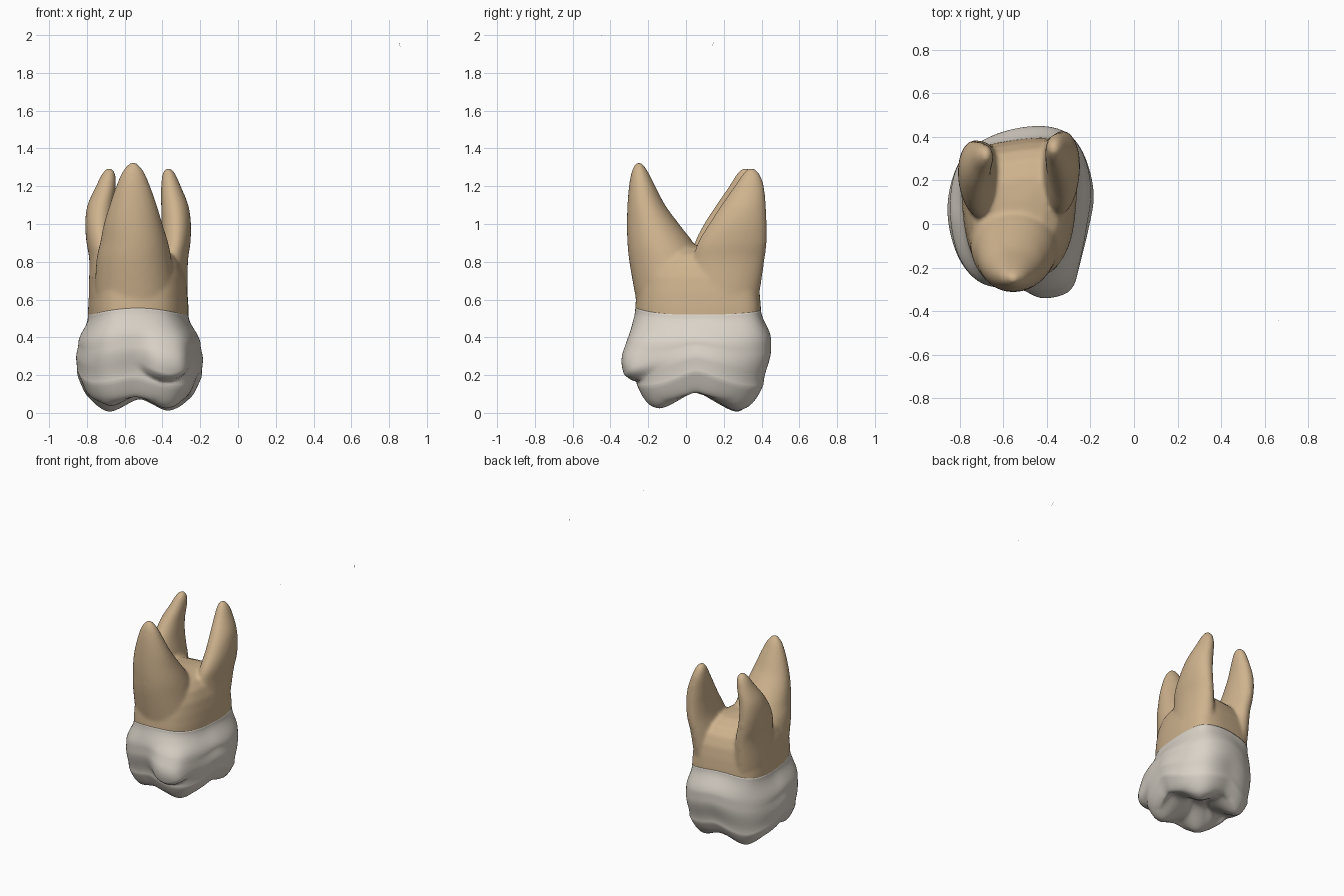
import bpy, bmesh, math
from mathutils import Vector

if "Cube" in bpy.data.objects:
    bpy.data.objects.remove(bpy.data.objects["Cube"])

CX, CY, N = -0.53, 0.06, 128


def material(name, col):
    m = bpy.data.materials.new(name)
    m.diffuse_color = (*col, 1)
    m.use_nodes = True
    m.node_tree.nodes["Principled BSDF"].inputs["Base Color"].default_value = m.diffuse_color
    return m


enamel = material("enamel", (0.70, 0.65, 0.58))
cementum = material("root tan", (0.62, 0.45, 0.27))


def make_object(name, bm, mat):
    bmesh.ops.recalc_face_normals(bm, faces=bm.faces)
    for f in bm.faces:
        f.smooth = True
    me = bpy.data.meshes.new(name)
    bm.to_mesh(me)
    bm.free()
    me.materials.append(mat)
    ob = bpy.data.objects.new(name, me)
    bpy.context.collection.objects.link(ob)
    return ob


def loft(bm, rings):
    """Skin a list of equal-length point rings and cap both ends."""
    vs = [[bm.verts.new(p) for p in r] for r in rings]
    n = len(vs[0])
    for a, b in zip(vs, vs[1:]):
        for i in range(n):
            bm.faces.new((a[i], a[(i + 1) % n], b[(i + 1) % n], b[i]))
    bm.faces.new(vs[0])
    bm.faces.new(vs[-1])


def cubic(p0, p1, p2, p3, t):
    return 0.5 * (2 * p1 + (p2 - p0) * t + (2 * p0 - 5 * p1 + 4 * p2 - p3) * t * t
                  + (3 * p1 - p0 - 3 * p2 + p3) * t ** 3)


def outline(pts):
    """Smooth closed outline resampled as a radius for each of N angles."""
    k = len(pts)
    dense = []
    for i in range(k):
        q = [Vector(pts[(i + j) % k]) for j in (-1, 0, 1, 2)]
        dense += [cubic(*q, t / 30) - Vector((CX, CY)) for t in range(30)]
    polar = sorted((math.atan2(p.y, p.x) % math.tau, p.length) for p in dense)
    return [min(polar, key=lambda a: abs((a[0] - i * math.tau / N + math.pi)
                                         % math.tau - math.pi))[1] for i in range(N)]


def soften(r):
    for _ in range(4):
        r = [(r[i - 1] + 2 * r[i] + r[(i + 1) % N]) / 4 for i in range(N)]
    return r


def interp(keys, x):
    for (a, u), (b, v) in zip(keys, keys[1:]):
        if x <= b:
            t = max(0, (x - a) / (b - a))
            return u + (v - u) * t * t * (3 - 2 * t) if u != v else u
    return keys[-1][1]


bulge = soften(outline([(-.86, .10), (-.83, .24), (-.76, .34), (-.63, .415), (-.45, .45),
                        (-.32, .43), (-.24, .35), (-.195, .24), (-.18, .12), (-.2, 0),
                        (-.235, -.15), (-.29, -.25), (-.4, -.295), (-.56, -.295),
                        (-.7, -.275), (-.8, -.18), (-.85, -.04)]))
neck = soften(outline([(-.79, .1), (-.785, .24), (-.73, .34), (-.58, .38), (-.4, .395),
                       (-.3, .36), (-.265, .22), (-.27, .05), (-.30, -.1), (-.37, -.21),
                       (-.48, -.26), (-.6, -.265), (-.7, -.22), (-.765, -.08)]))

# Crown: cusps are softly blended cones on the biting surface
CUSPS = [(-.68, .27, -.005), (-.37, .27, .0), (-.67, -.12, .025), (-.38, -.14, .012)]


def bite(x, y, u):
    k = 55
    s = sum(math.exp(-k * (cz + .62 * (math.sqrt((x - a) ** 2 + (y - b) ** 2 + .0016) - .02)))
            for a, b, cz in CUSPS)
    z = -math.log(s) / k
    # oblique ridge, marginal rim and rounded outer edge
    d = abs((x + .53) * .79 + (y - .07) * -.61)
    z += .02 * math.exp(-((d - .06) / .03) ** 2) * (u < .99) * max(0, 1 - u * 1.5)
    z -= .025 * math.exp(-((u - .84) / .1) ** 2) * min(1, max(0, z - .06) / .06)
    return max(z, .004) + .07 * max(0, (u - .78) / .22) ** 2


def crown_point(i, rad, z):
    a = i * math.tau / N
    return (CX + rad * math.cos(a), CY + rad * math.sin(a), z)


rings = [[crown_point(i, neck[i] * .9, .535) for i in range(N)]]
WALL = 44
for j in range(WALL + 1):
    s = j / WALL
    ring = []
    for i in range(N):
        a = i * math.tau / N
        side = math.cos(a) ** 2
        rim = bulge[i] * (.97 * side + .90 * (1 - side))
        x, y, _ = crown_point(i, rim, 0)
        top = .52 + .035 * math.sin(a) ** 4
        z = top + (bite(x, y, 1) - top) * s
        low = interp([(0, 0), (.5, .78), (.78, 1), (1, 1)], s)
        high = interp([(0, 0), (.42, 1), (.5, 1), (1, .95)], s)
        f = low * side + high * (1 - side)
        rad = neck[i] + (bulge[i] - neck[i]) * f
        rad += (rim - bulge[i]) * interp([(0, 0), (.55, 0), (1, 1)], s)
        # small extra cusp on the front right wall, with a lip below
        if math.sin(a) < 0:
            xx = CX + rad * math.cos(a)
            lip = .165 + .06 * ((xx + .385) / .12) ** 2
            up = min(1, max(0, (z - lip) / .035))
            fade = interp([(.22, 1), (.46, 0)], z)
            rad += .065 * math.sqrt(up) * fade * math.exp(-((xx + .385) / .11) ** 4)
        ring.append(crown_point(i, rad, z))
    rings.append(ring)
last = rings[-1]
for j in range(1, 46):
    u = 1 - j / 46
    ring = []
    for i in range(N):
        x = CX + (last[i][0] - CX) * u
        y = CY + (last[i][1] - CY) * u
        ring.append((x, y, bite(x, y, u)))
    rings.append(ring)
bm = bmesh.new()
loft(bm, rings)
make_object("crown", bm, enamel)

# Root trunk and three roots, fused by a voxel remesh
bm = bmesh.new()
loft(bm, [[crown_point(i, neck[i] * f, z) for i in range(N)] for z, f in
          [(.40, .97), (.5, 1.0), (.56, 1.0), (.64, .98), (.72, .94), (.79, .85),
           (.84, .7), (.875, .45), (.885, .15)]])


def root(keys):
    """keys: z, centre x, centre y, half width x, half width y"""
    rings = []
    for j in range(len(keys) - 1):
        q = [keys[min(max(j + d, 0), len(keys) - 1)] for d in (-1, 0, 1, 2)]
        for t in range(6):
            z, x, y, rx, ry = [cubic(*c, t / 6) for c in zip(*q)]
            rings.append([(x + rx * math.cos(a), y + ry * math.sin(a), z)
                          for a in (i * math.tau / 40 for i in range(40))])
    loft(bm, rings)


root([(.42, -.53, -.05, .19, .18), (.6, -.54, -.06, .215, .205), (.8, -.55, -.10, .20, .20),
      (.9, -.55, -.135, .18, .175), (1.0, -.555, -.175, .155, .138), (1.1, -.555, -.21, .125, .10),
      (1.2, -.555, -.232, .09, .07), (1.28, -.555, -.245, .055, .042), (1.33, -.555, -.25, .012, .012)])
root([(.42, -.40, .2, .11, .16), (.6, -.375, .2, .105, .185), (.8, -.35, .225, .085, .19),
      (.9, -.332, .245, .08, .183), (1.0, -.327, .275, .078, .153), (1.1, -.335, .305, .072, .118),
      (1.2, -.355, .335, .052, .078), (1.265, -.366, .345, .034, .045), (1.3, -.37, .345, .01, .012)])
root([(.42, -.66, .18, .11, .16), (.6, -.685, .18, .105, .18), (.8, -.70, .20, .087, .18),
      (.9, -.72, .215, .082, .17), (1.0, -.732, .24, .077, .145), (1.1, -.727, .27, .07, .11),
      (1.2, -.70, .30, .052, .072), (1.265, -.685, .313, .035, .044), (1.3, -.68, .315, .01, .012)])
roots = make_object("roots", bm, cementum)
rm = roots.modifiers.new("fuse", 'REMESH')
rm.mode = 'VOXEL'
rm.voxel_size = .011
rm.use_smooth_shade = True
sm = roots.modifiers.new("soften", 'SMOOTH')
sm.factor = .5
sm.iterations = 10


# Two tiny loose flakes far from the tooth
def flake(name, pts):
    bm = bmesh.new()
    bm.faces.new([bm.verts.new(p) for p in pts])
    make_object(name, bm, cementum)


flake("loose_flake_side", [(.85, .15, 1.97), (.854, .143, 1.95), (.86, .135, 1.935)])
flake("loose_flake_top", [(.66, -.447, 2.0), (.664, -.444, 1.999), (.662, -.445, 1.997)])
